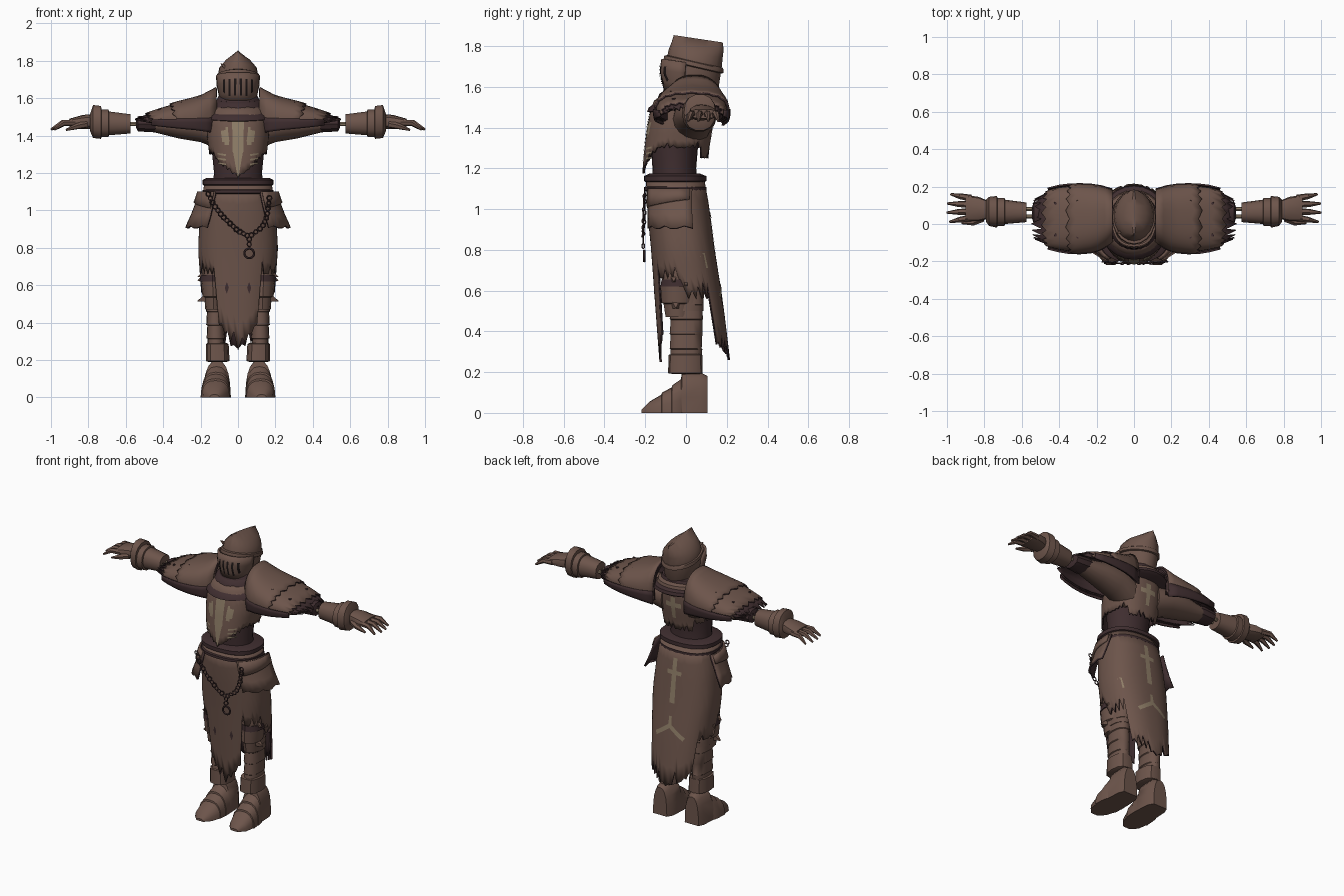
import bpy, bmesh, math, random
from mathutils import Vector

random.seed(4)
if "Cube" in bpy.data.objects:
    bpy.data.objects.remove(bpy.data.objects["Cube"])
made = []


def material(name, red, green, blue):
    mat = bpy.data.materials.new(name)
    mat.use_nodes = True
    mat.diffuse_color = (red, green, blue, 1)
    mat.node_tree.nodes["Principled BSDF"].inputs["Base Color"].default_value = (red, green, blue, 1)
    return mat


brown = material("worn brown", .152, .09, .07)
maroon = material("dark maroon", .05, .027, .029)
tan = material("faded tan", .27, .205, .135)
shadow = material("slit black", .012, .008, .008)


def finish(name, bm, mat, mirror=False, wall=0, lining=None):
    bmesh.ops.recalc_face_normals(bm, faces=bm.faces)
    mesh = bpy.data.meshes.new(name)
    bm.to_mesh(mesh)
    bm.free()
    mesh.materials.append(mat)
    obj = bpy.data.objects.new(name, mesh)
    bpy.context.collection.objects.link(obj)
    if wall:
        solid = obj.modifiers.new("Thickness", 'SOLIDIFY')
        solid.thickness, solid.offset = wall, 0
        if lining:
            mesh.materials.append(lining)
            solid.material_offset = solid.material_offset_rim = 1
    if mirror:
        obj.modifiers.new("Mirror", 'MIRROR')
    made.append(obj)
    return obj


def point(row, axis, angle, power, shear=0):
    """Point on a superellipse section; row = position, u range, v range."""
    t, u0, u1, v0, v1 = row
    c, s = math.cos(angle), math.sin(angle)
    u = (u0 + u1) / 2 + (u1 - u0) / 2 * math.copysign(abs(c) ** (2 / power), c)
    v = (v0 + v1) / 2 + (v1 - v0) / 2 * math.copysign(abs(s) ** (2 / power), s)
    if axis == 'x':
        return Vector((t, u, v))
    if axis == 'y':
        return Vector((u, t, max(v, 0)))
    return Vector((u, v, t + shear * v))


def skin(bm, columns, closed, caps):
    verts = [[bm.verts.new(co) for co in col] for col in columns]
    count = len(verts)
    for i in range(count if closed else count - 1):
        a, b = verts[i], verts[(i + 1) % count]
        for k in range(len(a) - 1):
            bm.faces.new((a[k], b[k], b[k + 1], a[k + 1]))
    if caps:
        for k in (0, -1):
            bm.faces.new([col[k] for col in verts])


def sweep(name, rows, mat, axis='z', n=16, power=2.0, shear=0, mirror=False):
    bm = bmesh.new()
    angles = [math.tau * i / n for i in range(n)]
    skin(bm, [[point(r, axis, a, power, shear) for r in rows] for a in angles], True, True)
    return finish(name, bm, mat, mirror)


def section(rows, t):
    for a, b in zip(rows, rows[1:]):
        if min(a[0], b[0]) <= t <= max(a[0], b[0]):
            f = (t - a[0]) / (b[0] - a[0])
            return [p + (q - p) * f for p, q in zip(a, b)]
    return list(rows[-1])


def drape(name, rows, mat, hem, axis='z', arc=(0, 360), n=72, steps=8, power=2.4,
          shear=0, mirror=False, wall=.012, lining=None):
    """Open cloth or plate following rows, with a cut edge given by hem(angle, column)."""
    bm = bmesh.new()
    closed = arc[1] - arc[0] == 360
    columns = []
    for i in range(n if closed else n + 1):
        deg = arc[0] + (arc[1] - arc[0]) * i / n
        end = hem(deg, i)
        ts = [rows[0][0] + (end - rows[0][0]) * k / steps for k in range(steps + 1)]
        columns.append([point([t] + section(rows, t)[1:], axis, math.radians(deg), power, shear) for t in ts])
    skin(bm, columns, closed, False)
    return finish(name, bm, mat, mirror, wall, lining)


def strokes(name, rows, lines, mat, side, power=2.4, shear=0, lift=.009):
    """Thin painted strips (x, z, half width at both ends) laid on a draped surface."""
    bm = bmesh.new()
    for (xa, za, wa), (xb, zb, wb) in lines:
        along = Vector((xb - xa, zb - za)).normalized()
        pair = []
        for k in range(7):
            f = k / 6
            x, z, w = xa + (xb - xa) * f, za + (zb - za) * f, wa + (wb - wa) * f
            col = []
            for j in (-1, 0, 1):
                px, pz = x - along.y * w * j, z + along.x * w * j
                _, u0, u1, v0, v1 = section(rows, pz)
                depth = max(0, 1 - abs(px / u1) ** power) ** (1 / power)
                y = (v0 + v1) / 2 + side * ((v1 - v0) / 2 * depth + lift)
                col.append((px, y, pz + shear * y))
            pair.append(col)
        skin(bm, pair, False, False)
    return finish(name, bm, mat)


def rod(name, path, radii, mat, sides=8, mirror=False):
    """Tapered tube through points."""
    bm = bmesh.new()
    path = [Vector(p) for p in path]
    rings = []
    for k, p in enumerate(path):
        d = (path[min(k + 1, len(path) - 1)] - path[max(k - 1, 0)]).normalized()
        a = d.orthogonal().normalized()
        b = d.cross(a)
        rings.append([p + radii[k] * (a * math.cos(math.tau * i / sides) + b * math.sin(math.tau * i / sides))
                      for i in range(sides)])
    skin(bm, list(zip(*rings)), True, True)
    return finish(name, bm, mat, mirror)


def even(t, w, v0, v1):
    return (t, -w, w, v0, v1)


def away(deg, target):
    return abs((deg - target + 180) % 360 - 180)


# Helmet with ridge, brow band, barred visor and a broken spike
tilt = -.15
helm = [even(1.56, .075, -.08, .13), even(1.62, .1, -.105, .16), even(1.72, .11, -.095, .175),
        even(1.77, .1, -.085, .18), even(1.81, .065, -.07, .185), even(1.845, .01, -.06, .18)]
sweep("helmet", helm, brown, n=20, shear=tilt)
band = [even(1.705, .11, -.1, .174), even(1.71, .118, -.11, .183),
        even(1.73, .115, -.106, .183), even(1.735, .105, -.09, .18)]
sweep("brow_band", band, brown, n=20, shear=tilt - .08)
visor = [even(1.72, .112, -.115, .15), even(1.65, .108, -.125, .15), even(1.56, .08, -.1, .12)]
drape("visor", visor, brown, lambda d, i: 1.56, arc=(185, 355), n=14, steps=3, shear=tilt)
strokes("visor_slits", visor, [((x, 1.685, .006), (x, 1.595, .005)) for x in (-.075, -.045, -.015, .015, .045, .075)],
        shadow, -1, shear=tilt)
rod("broken_spike", [(-.05, -.03, 1.75), (-.092, -.05, 1.785)], [.024, .002], brown, 4)

# Neck scarf in stacked rings
for k in range(4):
    z, w = 1.6 - .031 * k, .105 + .026 * k
    ring = [even(z - .02, w - .02, -w + .02, w + .01), even(z - .01, w + .01, -w - .008, w + .025),
            even(z + .01, w, -w, w + .02), even(z + .028, w - .03, -w + .03, w - .01)]
    sweep("scarf_ring", ring, brown if k == 2 else maroon, n=24, shear=.1)

# Torso: dark undershirt and torn tabard with faded cross
sweep("undershirt", [even(1.1, .14, -.16, .06), even(1.2, .128, -.165, .05), even(1.32, .14, -.17, .06),
                     even(1.48, .15, -.15, .11), even(1.58, .08, -.08, .1)], maroon, n=24)
chest = [even(1.56, .1, -.12, .12), even(1.5, .155, -.165, .13), even(1.4, .16, -.185, .125),
         even(1.28, .145, -.2, .105), even(1.16, .13, -.21, .1)]


def chest_hem(deg, i):
    front, rag = away(deg, -90), .045 * (i % 2) * random.random()
    if front < 52:
        return 1.175 + .002 * front + rag
    return (1.25 if away(deg, 90) < 45 else 1.3) + rag


drape("tabard", chest, brown, chest_hem, lining=maroon)
marks = [((0, 1.49, .032), (0, 1.31, .028)), ((0, 1.31, .026), (0, 1.18, .003))]
for s in (-1, 1):
    marks += [((s * .05, 1.4, .033), (s * .088, 1.395, .03)), ((s * .06, 1.445, .006), (s * .06, 1.35, .012))]
    marks += [((s * .065, z, .005), (s * .11, z + .008, .004)) for z in (1.245, 1.27, 1.295)]
strokes("chest_cross", chest, marks, tan, -1)
strokes("upper_back_cross", chest, [((0, 1.47, .017), (0, 1.33, .012)), ((-.055, 1.42, .015), (.055, 1.42, .015))], tan, 1)

# Skirt with long front and back flaps and a dark lining
skirt = [even(1.14, .175, -.19, .085), even(1.0, .195, -.185, .11), even(.8, .208, -.165, .135),
         even(.55, .19, -.147, .175), even(.22, .165, -.122, .215)]


def skirt_hem(deg, i):
    front, back = away(deg, -90), away(deg, 90)
    rag = .09 * (i % 2) * random.random()
    if front < 33:
        return .25 + .0045 * front + rag
    if back < 54:
        return .26 + .0015 * back + rag
    return (.66 if front < 85 else .56) + rag


drape("skirt", skirt, brown, skirt_hem, lining=maroon)
strokes("back_cross", skirt, [((0, 1.06, .014), (0, .78, .018)), ((-.05, .97, .013), (.05, .97, .013)),
                              ((0, .7, .009), (0, .63, .012)), ((0, .64, .013), (-.1, .57, .012)),
                              ((0, .64, .013), (.1, .57, .012))], tan, 1)
strokes("side_patch", skirt, [((.182, .785, .008), (.176, .71, .012))], tan, 1)
strokes("skirt_holes", skirt, [((x, .615, .001), (x, .585, .011)) for x in (-.06, .06)] +
        [((x, .585, .011), (x, .555, .001)) for x in (-.06, .06)], maroon, -1)

# Belts
for name, z, w, h in (("belt", 1.15, .19, .024), ("lower_belt", 1.1, .19, .016)):
    sweep(name, [even(z - h, w - .02, -.185, .075), even(z - h / 2, w, -.207, .1),
                 even(z + h / 2, w, -.207, .1), even(z + h, w - .025, -.18, .07)], maroon, n=28, power=2.4)

# Flared hip plates, with a short lid above each
hip = [even(1.1, .2, -.205, .19), even(1.0, .235, -.21, .19), even(.9, .28, -.21, .2)]
drape("hip_plates", hip, brown, lambda d, i: .905 + .012 * (i % 3 == 1), arc=(-58, 8), n=8, steps=3, mirror=True, lining=maroon)
lid = [even(r[0], r[2] + .012, r[3] - .01, r[4]) for r in hip]
drape("hip_lids", lid, brown, lambda d, i: 1.045 + .0006 * d, arc=(-56, 6), n=6, steps=2, mirror=True)

# Hanging chain and ring
paths = [[(-.165, 1.1), (-.13, 1.03), (-.085, .97), (0, .89), (.06, .86)],
         [(.17, 1.08), (.155, .97), (.13, .91), (.06, .86)], [(.06, .86), (.06, .805)]]
for path in paths:
    for (xa, za), (xb, zb) in zip(path, path[1:]):
        total = max(1, round(math.hypot(xb - xa, zb - za) / .025))
        for k in range(total):
            f = (k + .5) / total
            x = xa + (xb - xa) * f
            heading = math.atan2(zb - za, xb - xa)
            bpy.ops.mesh.primitive_torus_add(major_segments=8, minor_segments=4, major_radius=.0125, minor_radius=.004,
                                             location=(x, -.21 + .09 * max(0, abs(x) - .08), za + (zb - za) * f),
                                             rotation=(math.pi / (2 + k % 2), -heading, 0))
            made.append(bpy.context.object)
bpy.ops.mesh.primitive_torus_add(major_segments=14, minor_segments=6, major_radius=.026, minor_radius=.006,
                                 location=(.06, -.205, .77), rotation=(math.pi / 2, 0, 0))
made.append(bpy.context.object)
for link in made:
    if link.name.startswith("Torus"):
        link.name = "chain_link"
        link.data.materials.append(maroon)

# Legs, banded shins, ankle cuffs and knee guards
sweep("thighs", [(.95, .02, .17, -.1, .1), (.5, .07, .175, -.08, .085)], brown, mirror=True)
shin = []
for k in range(5):
    z = .6 - .072 * k
    shin += [(z, .075, .17 - .002 * k, -.075, .08), (z - .068, .07, .174 - .002 * k, -.08, .086 - .003 * k)]
sweep("shins", shin, brown, power=2.3, mirror=True)
sweep("ankle_cuffs", [(.29, .06, .165, -.07, .07), (.285, .05, .172, -.085, .08), (.195, .045, .172, -.088, .082),
                      (.19, .06, .16, -.06, .07)], brown, n=12, power=2.6, mirror=True)
sweep("knee_guards", [(.75, .09, .185, -.1, .03), (.68, .07, .2, -.12, .05), (.63, .08, .19, -.115, .04),
                      (.62, .075, .198, -.125, .05), (.54, .075, .19, -.12, .04), (.535, .08, .18, -.11, .03),
                      (.47, .085, .175, -.1, .02)], brown, n=12, mirror=True)
sweep("knee_straps", [(.655, .07, .203, -.12, .055), (.62, .07, .205, -.125, .058)], maroon, n=12, mirror=True)
for z, y in ((.66, -.06), (.64, .0), (.53, -.05)):
    rod("knee_spikes", [(.175, y, z), (.216, y, z - .015)], [.026, .002], brown, 4, mirror=True)

# Plated boots
boot = [(-.218, .1, .15, -.015, .015), (-.18, .065, .185, -.055, .055), (-.12, .045, .195, -.09, .09),
        (-.118, .042, .2, -.1, .1), (-.07, .04, .196, -.125, .125), (-.068, .038, .198, -.135, .135),
        (-.025, .04, .19, -.165, .165), (-.02, .04, .185, -.195, .195), (.07, .045, .18, -.2, .2), (.106, .065, .165, -.18, .18)]
sweep("boots", boot, brown, axis='y', n=20, power=2.5, mirror=True)

# Arms: sleeve, dark cuff, bare bones, gauntlet
sweep("sleeves", [(.09, -.07, .13, 1.32, 1.53), (.2, -.06, .15, 1.365, 1.54), (.32, -.03, .14, 1.385, 1.53),
                  (.46, .0, .12, 1.42, 1.5)], brown, axis='x', mirror=True)
sweep("sleeve_cuffs", [(.4, .0, .12, 1.43, 1.5), (.45, -.01, .13, 1.415, 1.51), (.535, .0, .12, 1.42, 1.505),
                       (.545, .03, .09, 1.44, 1.48)], maroon, axis='x', n=10, mirror=True)
for y in (.04, .08):
    rod("forearm_bones", [(.52, y, 1.462), (.6, y, 1.462)], [.011, .011], tan, 6, mirror=True)
sweep("gauntlets", [(.575, .01, .115, 1.41, 1.515), (.69, -.0, .13, 1.4, 1.53), (.692, -.01, .14, 1.39, 1.54),
                    (.73, -.01, .14, 1.39, 1.54), (.732, -.02, .15, 1.38, 1.56), (.775, -.01, .145, 1.385, 1.565),
                    (.79, .01, .13, 1.42, 1.52)], brown, axis='x', n=14, power=2.3, mirror=True)

# Hands
sweep("palms", [(.77, .03, .12, 1.435, 1.515), (.83, .015, .145, 1.435, 1.51), (.9, .015, .155, 1.445, 1.49)],
      brown, axis='x', n=12, power=2.6, mirror=True)
for k in range(4):
    y, reach = .033 + .035 * k, (.105, .12, .118, .1)[k]
    spread = (k - 1.5) * .007
    rod("fingers", [(.87, y, 1.468), (.88 + reach * .5, y + spread, 1.467), (.88 + reach, y + spread * 2, 1.432)],
        [.019, .016, .006], brown, 6, mirror=True)
rod("thumbs", [(.81, .03, 1.46), (.86, .008, 1.45), (.92, .005, 1.43)], [.02, .017, .006], brown, 6, mirror=True)


# Pauldrons: overlapping arched plates over a ragged dark lining, with dark rims front and back
def arch(x, top, y0, y1, grow=0, base=1.48):
    return (x, y0 - grow, y1 + grow, 2 * base - top - grow, top + grow)


def shoulder(grow):
    return [arch(.115, 1.645, -.085, .17, grow), arch(.2, 1.6, -.135, .195, grow), arch(.32, 1.57, -.145, .2, grow),
            arch(.44, 1.535, -.125, .185, grow), arch(.55, 1.495, -.08, .13, grow)]


for name, grow, mat, edge, jag in (("pauldron_lining", -.01, maroon, .475, .055), ("pauldron_lower", .0, brown, .45, .025),
                                   ("pauldron_upper", .01, brown, .325, .02)):
    drape(name, shoulder(grow), mat, lambda d, i: edge + jag * (i % 2) + .02 * math.sin(math.radians(d)),
          axis='x', arc=(-14, 194), n=20, steps=6, power=2.5, mirror=True, wall=.01, lining=maroon)
for arc in ((-18, 3), (177, 198)):
    drape("pauldron_rim", shoulder(.015), maroon, lambda d, i: .46, axis='x', arc=arc, n=4, steps=6,
          power=2.5, mirror=True, wall=.01)
for x, y, z in ((.3, -.07, 1.57), (.3, .12, 1.57), (.42, -.06, 1.535), (.42, .11, 1.535)):
    rod("pauldron_rivets", [(x, y, z - .03), (x, y, z + .01)], [.012, .008], maroon, 6, mirror=True)

# Smooth shading with crisp edges
bpy.ops.object.select_all(action='DESELECT')
for obj in made:
    obj.select_set(True)
bpy.context.view_layer.objects.active = made[0]
bpy.ops.object.shade_smooth_by_angle(angle=math.radians(35))
